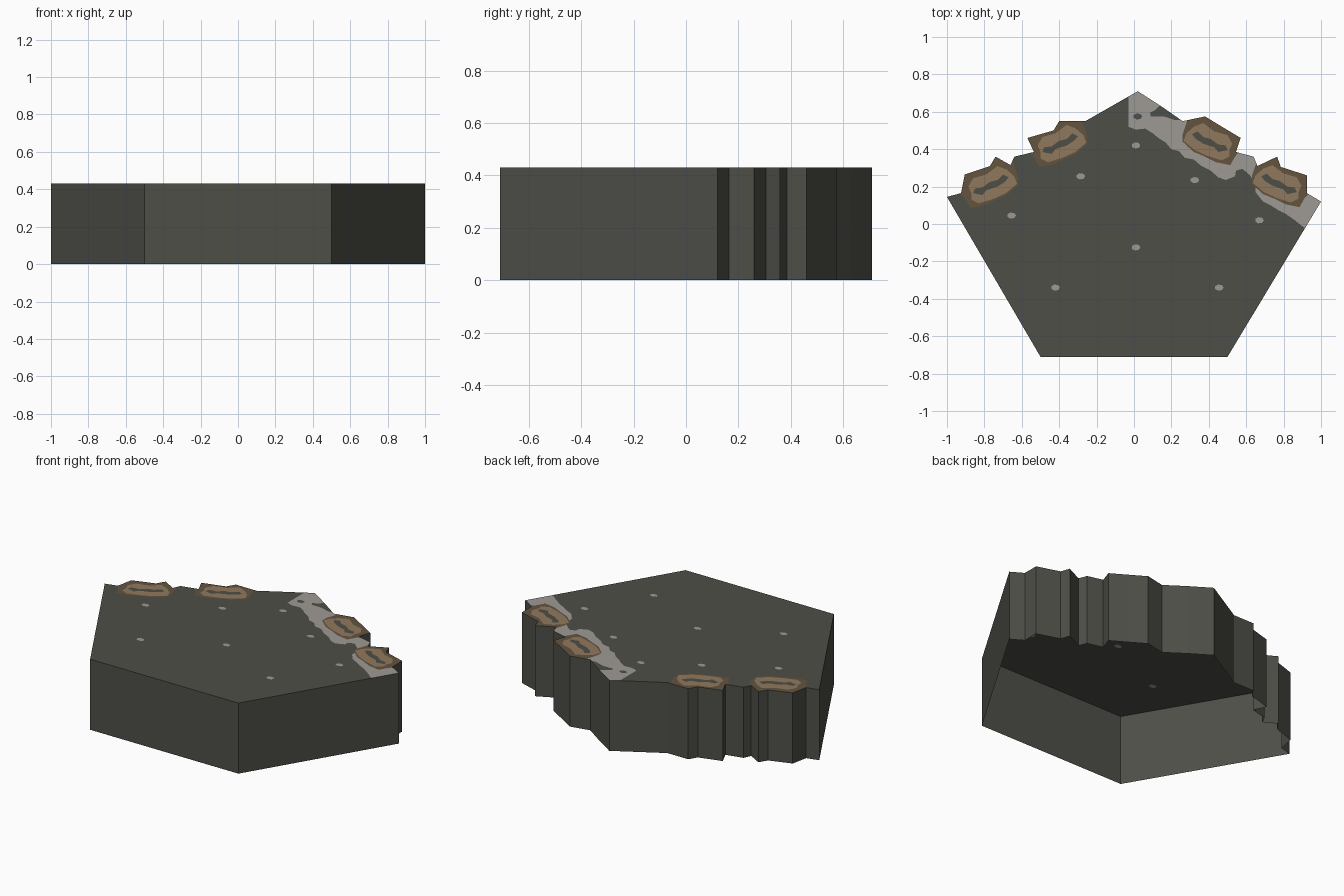
import bpy, bmesh, math
from mathutils import Vector
from mathutils.geometry import delaunay_2d_cdt

if "Cube" in bpy.data.objects:
    bpy.data.objects.remove(bpy.data.objects["Cube"])

HEIGHT = 0.43


def material(name, rgb):
    lin = [((c / 255 + 0.055) / 1.055) ** 2.4 for c in rgb]
    m = bpy.data.materials.new(name)
    m.diffuse_color = (*lin, 1)
    m.use_nodes = True
    m.node_tree.nodes["Principled BSDF"].inputs["Base Color"].default_value = m.diffuse_color
    return m


STONE, PALE, DARK_BROWN, BROWN = range(4)
mats = [material("dark stone", (78, 78, 72)), material("pale grey", (158, 154, 149)),
        material("dark brown", (99, 83, 62)), material("tan brown", (144, 121, 93))]

# Slab outline seen from above, with the ragged back edge
outline = [(-.5, -.71), (.5, -.71), (1, .12), (.925, .165), (.925, .26), (.785, .305),
           (.765, .36), (.66, .31), (.64, .36), (.545, .385), (.57, .46), (.47, .52),
           (.38, .575), (.26, .55), (.145, .63), (.02, .71), (-.26, .55), (-.4, .55),
           (-.43, .5), (-.57, .46), (-.535, .385), (-.64, .36), (-.66, .315), (-.74, .36),
           (-.77, .31), (-.905, .265), (-.925, .165), (-1, .145)]

# Pale strip along the right back edge (overshoots the outline, clipped later)
strip = [(-.03, .75), (-.03, .52), (.01, .505), (.06, .51), (.1, .485), (.13, .46),
         (.17, .435), (.2, .4), (.24, .39), (.27, .355), (.32, .345), (.36, .31),
         (.41, .285), (.45, .25), (.49, .235), (.54, .255), (.545, .285), (.58, .295),
         (.62, .26), (.65, .22), (.65, .17), (.69, .12), (.73, .1), (.77, .075),
         (.81, .055), (.86, .02), (.91, -.02), (1.05, -.03), (1.1, .3), (.8, .5),
         (.4, .65), (.27, .56), (.22, .555), (.16, .575), (.09, .575), (.085, .595),
         (.115, .61), (.145, .64), (.1, .78)]

# One broken-edge patch: rim, face and crack, around its own centre
rim = [(-.165, -.03), (-.13, -.07), (-.105, -.115), (-.03, -.1), (.03, -.07), (.09, -.045),
       (.15, .01), (.15, .05), (.125, .125), (.1, .2), (-.1, .2), (-.2, .1)]
face = [(-.115, 0), (-.09, .045), (-.02, .065), (.04, .11), (.09, .09), (.13, .055),
        (.145, .015), (.085, -.035), (.02, -.065), (-.06, -.09), (-.1, -.07), (-.1, -.035)]
crack = [(-.09, -.035), (-.04, -.045), (-.02, -.02), (.04, 0), (.08, .025), (.1, .05),
         (.07, .065), (.04, .035), (0, .025), (-.04, -.005), (-.08, -.01)]

shapes = [(outline, STONE), (strip, PALE)]


def spot(x, y, colour):
    shapes.append(([(x + .024 * math.cos(a), y + .017 * math.sin(a))
                    for a in (math.tau * i / 7 for i in range(7))], colour))


def patch(x, y, side):
    for pts, colour in ((rim, DARK_BROWN), (face, BROWN), (crack, STONE)):
        shapes.append(([(x + side * px, y + py) for px, py in pts], colour))


for x, y in [(.01, .42), (-.285, .255), (.325, .235), (-.655, .045), (.67, .02),
             (.01, -.125), (-.42, -.34), (.455, -.34)]:
    spot(x, y, PALE)
spot(.02, .575, STONE)
for x, y, side in [(-.77, .2, 1), (-.4, .42, 1), (.41, .43, -1), (.78, .205, -1)]:
    patch(x, y, side)

# Cut all painted shapes into the flat top; the latest shape wins
coords, faces = [], []
for pts, _ in shapes:
    area = sum(a[0] * b[1] - b[0] * a[1] for a, b in zip(pts, pts[1:] + pts[:1]))
    pts = pts if area > 0 else pts[::-1]
    faces.append(list(range(len(coords), len(coords) + len(pts))))
    coords += [Vector(p) for p in pts]
verts, _, tris, _, _, owners = delaunay_2d_cdt(coords, [], faces, 1, 1e-5)

bm = bmesh.new()
bv = [bm.verts.new((v.x, v.y, HEIGHT)) for v in verts]
for tri, own in zip(tris, owners):
    if 0 in own:
        f = bm.faces.new([bv[i] for i in tri])
        f.material_index = shapes[max(own)][1]
        f.normal_update()
        if f.normal.z < 0:
            f.normal_flip()
bmesh.ops.delete(bm, geom=[v for v in bm.verts if not v.link_faces], context='VERTS')

# Side walls drop from the rim; the underside is open
for e in [e for e in bm.edges if len(e.link_faces) == 1]:
    loop = e.link_loops[0]
    a, b = loop.vert, loop.link_loop_next.vert
    low = [bm.verts.new((v.co.x, v.co.y, 0)) for v in (a, b)]
    bm.faces.new((b, a, low[0], low[1])).material_index = STONE
bmesh.ops.remove_doubles(bm, verts=bm.verts[:], dist=1e-5)

mesh = bpy.data.meshes.new("stone_slab")
bm.to_mesh(mesh)
bm.free()
for m in mats:
    mesh.materials.append(m)
bpy.context.collection.objects.link(bpy.data.objects.new("stone_slab", mesh))
